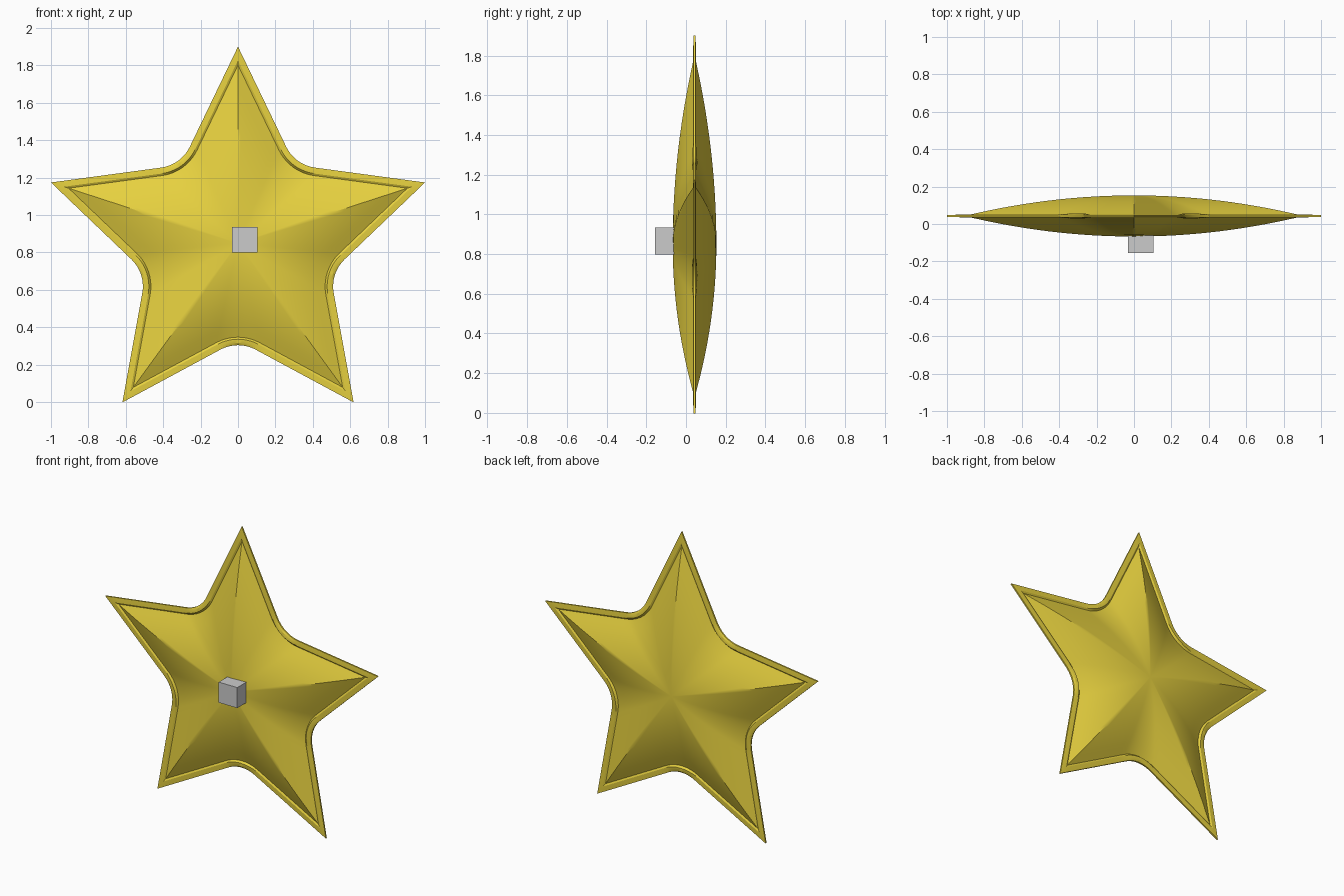
import bpy, bmesh, math
from mathutils import Vector

if "Cube" in bpy.data.objects:
    bpy.data.objects.remove(bpy.data.objects["Cube"])

R = 1.0515                  # tip radius
CZ = 1.9 - R                # star centre height
CY = 0.043                  # mid-plane of the star
HALF = math.radians(25.7)   # half angle of a tip
DEV = math.radians(54) - HALF
FILLET = 0.2
LINE, ARC = 10, 10


def half_arm_points(d):
    """Points from one tip to the next, for the outline moved inward by d.
    Returned as (x, z, bump) for the tip pointing up, running clockwise."""
    tip = Vector((0, R - d / math.sin(HALF)))
    run = Vector((math.sin(HALF), -math.cos(HALF)))
    # sharp inner corner lies on the line at 36 degrees
    k = math.tan(math.radians(36))
    s = tip.y * k / (run.x - run.y * k)
    corner = tip + run * s
    rho = FILLET + d
    start = tip + run * (s - rho * math.tan(DEV))
    out = corner.normalized()
    centre = corner + out * (rho / math.cos(DEV))
    pts = [(*tip.lerp(start, i / LINE), 0.0) for i in range(LINE)]
    mid = math.atan2(-out.y, -out.x)
    for i in range(ARC + 1):
        u = 2 * i / ARC - 1
        a = mid + u * DEV
        pts.append((centre.x + rho * math.cos(a), centre.y + rho * math.sin(a), 1 - u * u))
    # mirrored straight run up to (not including) the next tip
    for x, z, b in reversed(pts[1:LINE]):
        p = Vector((x, z))
        q = 2 * p.dot(out) * out - p
        pts.append((q.x, q.y, 0.0))
    return pts


def outline(d):
    pts = []
    for arm in range(5):
        a = -arm * math.radians(72)
        c, s = math.cos(a), math.sin(a)
        pts += [(x * c - z * s, x * s + z * c, b) for x, z, b in half_arm_points(d)]
    return pts


# Star: dome rings, groove and thin rim, repeated on the back
RINGS = 14
base = outline(0.043)
front = []
for i in range(1, RINGS + 1):
    t = i / RINGS
    h = max(0.11 * (1 - t * t), 0.001)
    front.append([(x * t, h, z * t) for x, z, b in base])
front.append([(x, 0.007 + 0.007 * b, z) for x, z, b in outline(0.032)])
front.append([(x, 0.006 + 0.007 * b, z) for x, z, b in outline(0.012)])
front.append([(x, 0.005, z) for x, z, b in outline(0.0)])
rings = [[(x, -h, z) for x, h, z in r] for r in front] + list(reversed(front))

bm = bmesh.new()
loops = [[bm.verts.new((x, y + CY, z + CZ)) for x, y, z in r] for r in rings]
n = len(base)
for a, b in zip(loops, loops[1:]):
    for i in range(n):
        j = (i + 1) % n
        bm.faces.new((a[i], a[j], b[j], b[i]))
for loop, y in ((loops[0], -0.11), (loops[-1], 0.11)):
    c = bm.verts.new((0, CY + y, CZ))
    for i in range(n):
        bm.faces.new((c, loop[i], loop[(i + 1) % n]))
bmesh.ops.recalc_face_normals(bm, faces=bm.faces)
mesh = bpy.data.meshes.new("star")
bm.to_mesh(mesh)
bm.free()
star = bpy.data.objects.new("star", mesh)
bpy.context.collection.objects.link(star)
gold = bpy.data.materials.new("gold")
gold.diffuse_color = (0.8, 0.64, 0.05, 1)
gold.use_nodes = True
gold.node_tree.nodes["Principled BSDF"].inputs["Base Color"].default_value = gold.diffuse_color
mesh.materials.append(gold)
bpy.context.view_layer.objects.active = star
star.select_set(True)
bpy.ops.object.shade_smooth_by_angle(angle=math.radians(30))

# Small cube set into the front
bpy.ops.mesh.primitive_cube_add(size=0.136, location=(0.035, -0.087, 0.867))
bpy.context.object.name = "front_cube"
